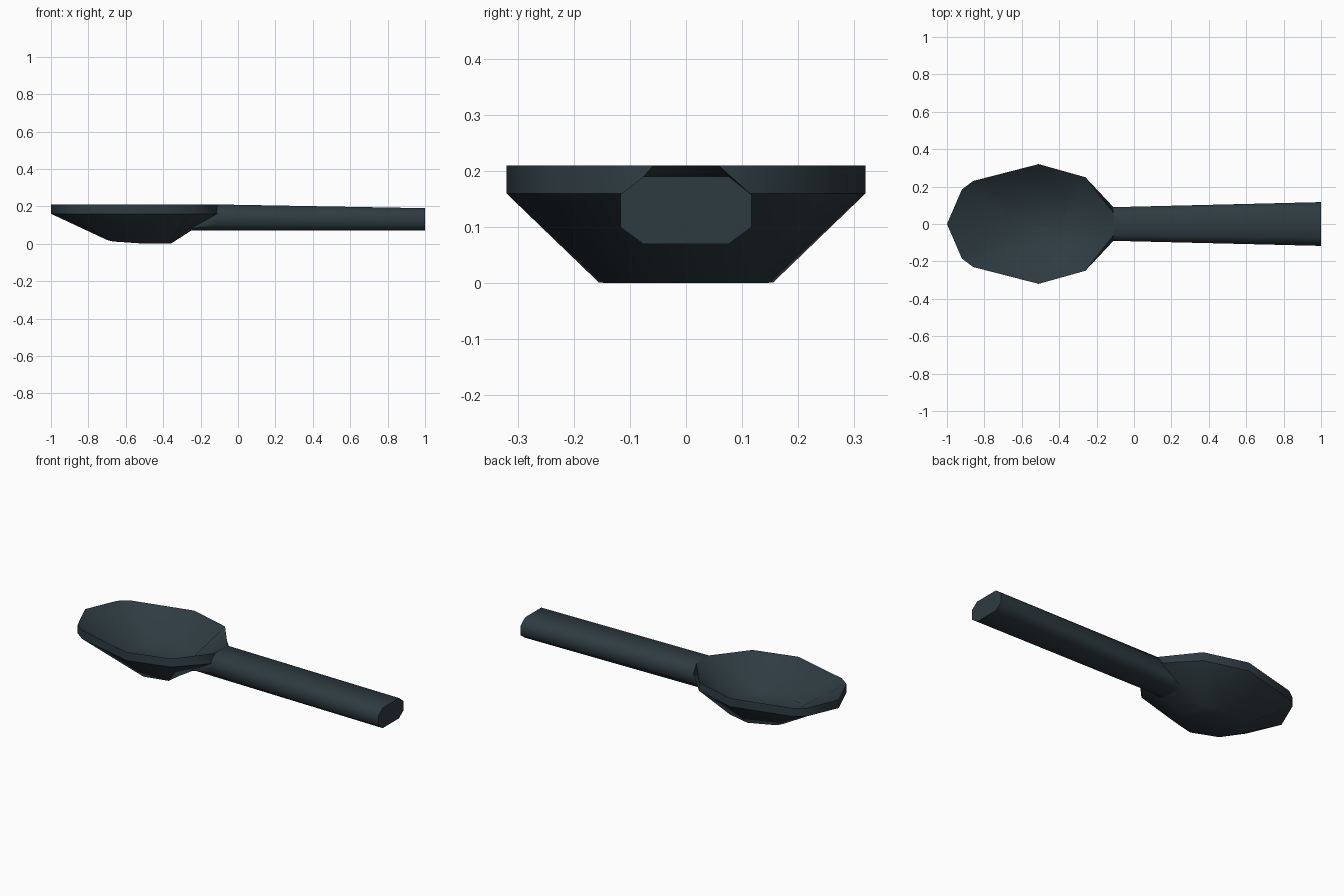
import bpy, bmesh, math

if "Cube" in bpy.data.objects:
    bpy.data.objects.remove(bpy.data.objects["Cube"])

slate = bpy.data.materials.new("dark slate")
slate.diffuse_color = (0.027, 0.044, 0.053, 1)
slate.use_nodes = True
slate.node_tree.nodes["Principled BSDF"].inputs["Base Color"].default_value = slate.diffuse_color


def loft(name, rings, angle, sharp_rings=()):
    """Skin a list of equal-length rings and cap both ends."""
    bm = bmesh.new()
    loops = [[bm.verts.new(p) for p in ring] for ring in rings]
    n = len(loops[0])
    for a, b in zip(loops, loops[1:]):
        for i in range(n):
            j = (i + 1) % n
            bm.faces.new((a[i], a[j], b[j], b[i]))
    bm.faces.new(loops[0][::-1])
    bm.faces.new(loops[-1])
    bmesh.ops.recalc_face_normals(bm, faces=bm.faces)
    for f in bm.faces:
        f.smooth = True
    # Sharp edges: every steep angle, plus the named rings
    for e in bm.edges:
        e.smooth = e.calc_face_angle(0) < math.radians(angle)
    for r in sharp_rings:
        for i in range(n):
            bm.edges.get((loops[r][i], loops[r][(i + 1) % n])).smooth = False
    mesh = bpy.data.meshes.new(name)
    bm.to_mesh(mesh)
    bm.free()
    mesh.materials.append(slate)
    ob = bpy.data.objects.new(name, mesh)
    bpy.context.collection.objects.link(ob)
    return ob


def mirrored(half):
    """Close a half outline (first point on the y = 0 line) by mirroring."""
    return half + [(x, -y, z) for x, y, z in reversed(half[1:])]


# Bowl: underside, lower rim, upper rim and hollow inside
outline = [(-1, 0), (-.92, .185), (-.86, .23), (-.51, .32), (-.26, .25)]
under = [(-.74, 0, .04), (-.70, .09, .02), (-.67, .11, .012),
         (-.51, .155, .001), (-.37, .12, 0), (-.36, .04, 0)]
lower = [(x, y, .16) for x, y in outline + [(-.11, .09)]]
upper = [(x, y, .21) for x, y in outline + [(-.11, .06)]]
inside = [(x, y, z + .05) for x, y, z in under]
loft("bowl", [mirrored(under), mirrored(lower), mirrored(upper),
              mirrored(inside)], 70, (1, 2))


# Handle: tapered octagonal bar running into the bowl wall
def octagon(x, w, top, bottom=.07):
    c = w * .65
    hi, lo = top - (top - bottom) * .27, bottom + (top - bottom) * .25
    half = [(c, top), (w, hi), (w, lo), (c, bottom)]
    return [(x, y, z) for y, z in half + [(-y, z) for y, z in reversed(half)]]


loft("handle", [octagon(-.25, .085, .11), octagon(-.11, .09, .21),
                octagon(1, .117, .19)], 50)
